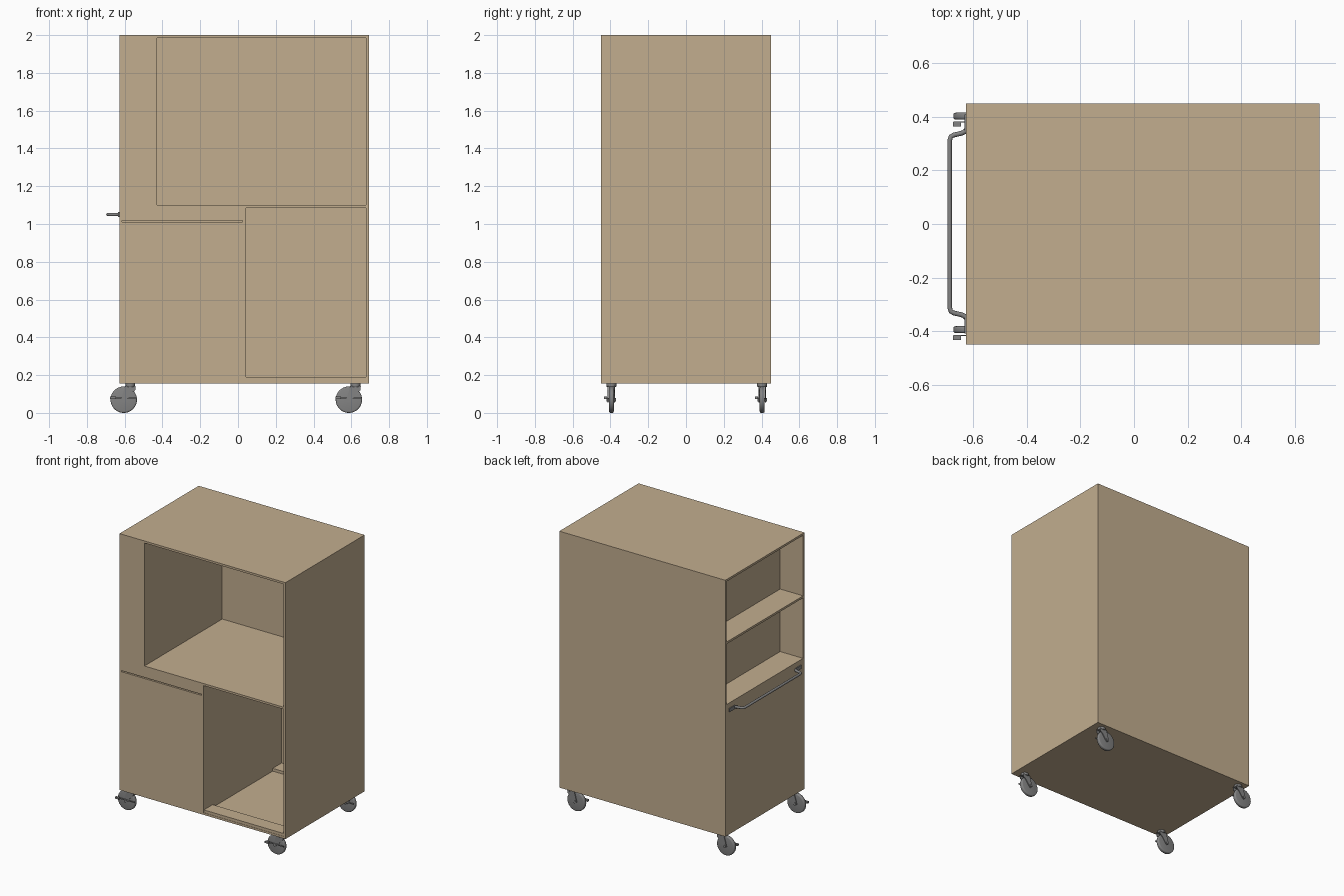
import bpy, bmesh, math
from mathutils import Matrix, Vector

cube = bpy.data.objects.get("Cube")
if cube:
    bpy.data.objects.remove(cube, do_unlink=True)


def make_material(name, rgb):
    m = bpy.data.materials.new(name)
    m.use_nodes = True
    m.diffuse_color = (*rgb, 1)
    m.node_tree.nodes["Principled BSDF"].inputs["Base Color"].default_value = (*rgb, 1)
    return m


wood = make_material("light wood", (0.54, 0.42, 0.275))
metal = make_material("grey metal", (0.23, 0.23, 0.23))


def finish(name, bm, mat):
    bmesh.ops.recalc_face_normals(bm, faces=bm.faces)
    mesh = bpy.data.meshes.new(name)
    bm.to_mesh(mesh)
    bm.free()
    mesh.materials.append(mat)
    obj = bpy.data.objects.new(name, mesh)
    bpy.context.collection.objects.link(obj)
    return obj


def smooth(obj):
    bpy.ops.object.select_all(action='DESELECT')
    obj.select_set(True)
    bpy.context.view_layer.objects.active = obj
    bpy.ops.object.shade_smooth_by_angle(angle=math.radians(35))


def add_box(bm, x, y, z):
    """Box between (low, high) pairs on each axis."""
    spans = (x, y, z)
    size = [b - a for a, b in spans]
    mid = Vector([(a + b) / 2 for a, b in spans])
    bmesh.ops.create_cube(bm, size=1, matrix=Matrix.Translation(mid) @ Matrix.Diagonal((*size, 1)))


def boxes(name, spans, mat):
    bm = bmesh.new()
    for s in spans:
        add_box(bm, *s)
    return finish(name, bm, mat)


def cylinder(name, centre, radius, depth, axis, mat, bevel=0.0, segments=32):
    bm = bmesh.new()
    bmesh.ops.create_cone(bm, cap_ends=True, segments=segments, radius1=radius, radius2=radius, depth=depth)
    if bevel:
        rims = [e for e in bm.edges if abs(e.verts[0].co.z - e.verts[1].co.z) < 1e-5]
        bmesh.ops.bevel(bm, geom=rims, offset=bevel, segments=3, affect='EDGES', profile=0.5)
    turn = Matrix.Rotation(math.pi / 2, 4, 'X') if axis == 'Y' else Matrix.Identity(4)
    bm.transform(Matrix.Translation(centre) @ turn)
    obj = finish(name, bm, mat)
    smooth(obj)
    return obj


def plate(name, outline, y0, y1, mat):
    """Extrude an x-z outline along y."""
    bm = bmesh.new()
    face = bm.faces.new([bm.verts.new((x, y0, z)) for x, z in outline])
    new = bmesh.ops.extrude_face_region(bm, geom=[face])["geom"]
    bmesh.ops.translate(bm, verts=[v for v in new if isinstance(v, bmesh.types.BMVert)], vec=(0, y1 - y0, 0))
    return finish(name, bm, mat)


# Cabinet body with its open compartments
LEFT, RIGHT, HALF, T = -0.628, 0.693, 0.45, 0.015
BASE, TOP, MID = 0.155, 2.0, 1.1
OUT = 0.1
inner = HALF - T
cabinet = boxes("cabinet", [((LEFT, RIGHT), (-HALF, HALF), (BASE, TOP))], wood)
cutter = boxes("compartment_cutter", [
    ((-0.43, RIGHT - T), (-HALF - OUT, inner), (MID, TOP - T)),
    ((0.042, RIGHT - T), (-HALF - OUT, inner), (BASE + T, MID - T)),
    ((LEFT - OUT, -0.445), (-inner, inner), (MID, 1.535)),
    ((LEFT - OUT, -0.445), (-inner, inner), (1.55, TOP - T)),
    ((LEFT + T, 0.025), (-HALF - OUT, inner), (1.01, 1.018)),
], wood)
cutter.hide_render = True
mod = cabinet.modifiers.new("compartments", 'BOOLEAN')
mod.operation = 'DIFFERENCE'
mod.solver = 'EXACT'
mod.object = cutter
bpy.context.view_layer.objects.active = cabinet
cabinet.select_set(True)
bpy.ops.object.modifier_apply(modifier=mod.name)
bpy.data.objects.remove(cutter, do_unlink=True)

# Floor battens in the lower compartment
for name, y0 in (("front_batten", -HALF + 0.002), ("back_batten", inner - 0.1)):
    boxes(name, [((0.042, RIGHT - T), (y0, y0 + 0.1), (BASE + T, 0.19))], wood)

# Push handle: bent tube with a flange at each end
half_path = [(LEFT, 0.35), (-0.634, 0.344), (-0.645, 0.339), (-0.672, 0.333),
             (-0.684, 0.327), (-0.689, 0.312)]
path = half_path + [(x, -y) for x, y in reversed(half_path)]
curve = bpy.data.curves.new("push_handle", 'CURVE')
curve.dimensions = '3D'
curve.bevel_depth = 0.009
curve.bevel_resolution = 3
curve.use_fill_caps = True
spline = curve.splines.new('POLY')
spline.points.add(len(path) - 1)
for p, (x, y) in zip(spline.points, path):
    p.co = (x, y, 1.05, 1)
    p.radius = 1
spline.use_smooth = True
curve.materials.append(metal)
handle = bpy.data.objects.new("push_handle", curve)
bpy.context.collection.objects.link(handle)
for side, label in ((1, "back"), (-1, "front")):
    boxes(label + "_handle_flange",
          [((LEFT - 0.006, LEFT), tuple(sorted((side * 0.345, side * 0.41))), (1.037, 1.063))], metal)


# Swivel casters, all trailing the same way
def caster(label, x, y):
    hub_x, hub_z = x - 0.035, 0.07
    cylinder(label + "_wheel", (hub_x, y, hub_z), 0.07, 0.026, 'Y', metal, 0.008, 40)
    cylinder(label + "_axle", (hub_x, y, hub_z), 0.01, 0.05, 'Y', metal, 0, 16)
    cylinder(label + "_swivel", (x, y, 0.147), 0.026, 0.02, 'Z', metal, 0.003)
    outline = [(x - 0.028, 0.142), (x + 0.028, 0.142), (x + 0.026, 0.12), (x + 0.006, 0.105),
               (hub_x + 0.014, 0.066), (hub_x, 0.055), (hub_x - 0.014, 0.066)]
    for side, end in ((-1, "front"), (1, "back")):
        a, b = sorted((y + side * 0.015, y + side * 0.02))
        plate(f"{label}_{end}_fork", outline, a, b, metal)
    # Brake lever beside the wheel, with a foot pedal
    boxes(label + "_brake", [
        ((hub_x - 0.07, hub_x + 0.07), (y - 0.024, y - 0.02), (0.074, 0.082)),
        ((hub_x - 0.072, hub_x - 0.042), (y - 0.038, y - 0.022), (0.074, 0.086)),
    ], metal)


for x, end in ((-0.57, "right"), (0.622, "left")):
    for y, depth in ((-0.395, "front"), (0.403, "back")):
        caster(f"{depth}_{end}_caster", x, y)
